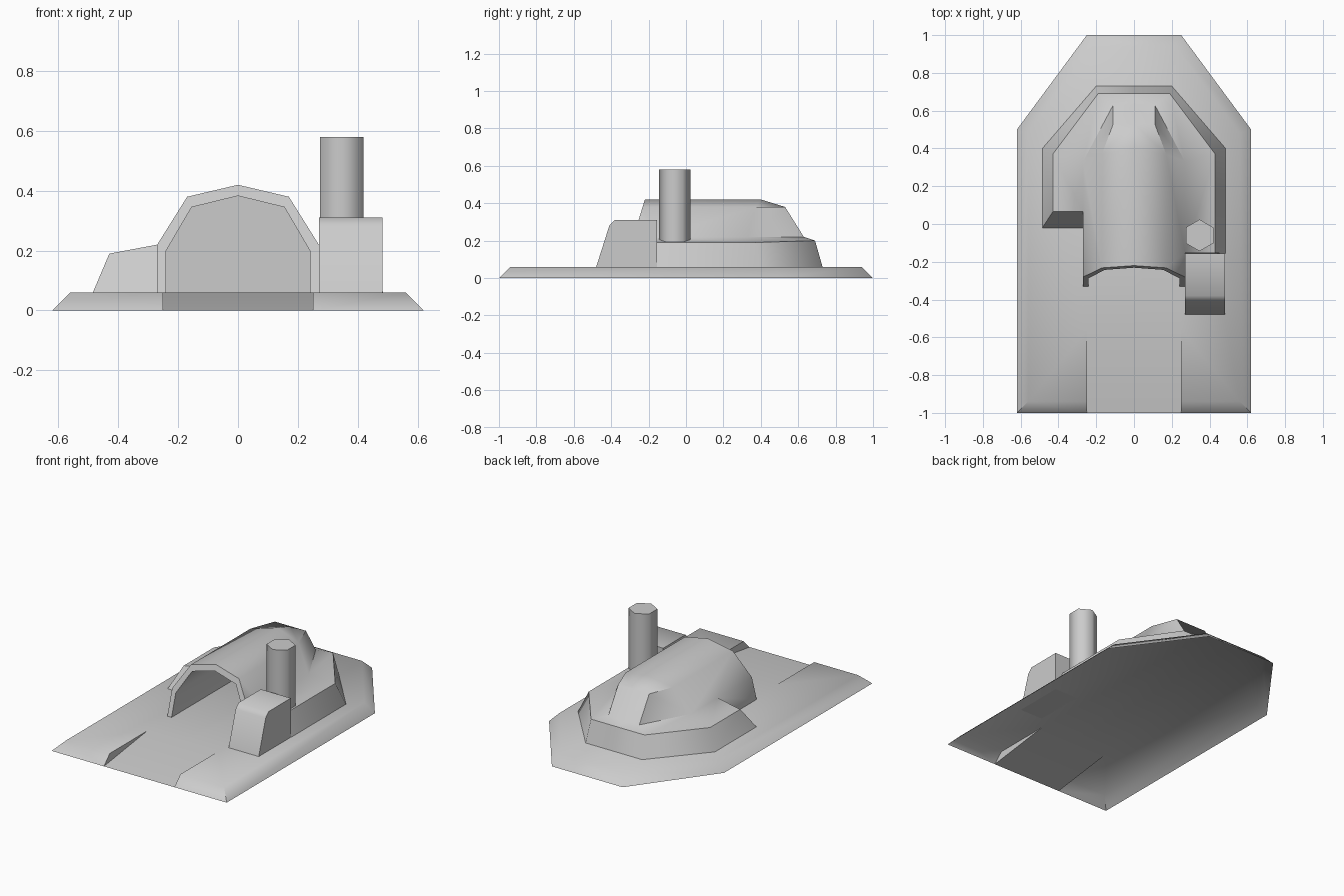
import bpy, bmesh, math

if "Cube" in bpy.data.objects:
    bpy.data.objects.remove(bpy.data.objects["Cube"])


def build(name, parts, angle):
    """Weld (verts, faces) shells into one object and smooth it by angle."""
    bm = bmesh.new()
    for verts, faces in parts:
        keys = {k: bm.verts.new(co) for k, co in verts.items()}
        for f in faces:
            bm.faces.new([keys[k] for k in f.split()])
    bmesh.ops.remove_doubles(bm, verts=bm.verts, dist=0.0005)
    bmesh.ops.recalc_face_normals(bm, faces=bm.faces)
    me = bpy.data.meshes.new(name)
    bm.to_mesh(me)
    bm.free()
    ob = bpy.data.objects.new(name, me)
    bpy.context.collection.objects.link(ob)
    smooth(ob, angle)
    return ob


def smooth(ob, angle):
    bpy.ops.object.select_all(action='DESELECT')
    ob.select_set(True)
    bpy.context.view_layer.objects.active = ob
    bpy.ops.object.shade_smooth_by_angle(angle=math.radians(angle))


def side(verts, s):
    return {k: (x * s, y, z) for k, (x, y, z) in verts.items()}


# Base plate: open shell with bevelled rim and a ramp cut into the front
plate = {
    'p0': (.25, -1, 0), 'p1': (.62, -1, 0), 'p2': (.62, .5, 0),
    'p3': (.25, 1, 0), 'p4': (0, 1, 0), 'pc': (0, -1, 0),
    't0': (.25, -.94, .06), 't1': (.56, -.94, .06), 't2': (.56, .48, .06),
    't3': (.22, .94, .06), 't4': (0, .94, .06),
    'r0': (.25, -.56, .06), 'rc': (0, -.56, .06),
}
plate_faces = ['p0 p1 t1 t0', 'p1 p2 t2 t1', 'p2 p3 t3 t2', 'p3 p4 t4 t3',
               't0 t1 t2 t3 t4 rc r0', 'r0 rc pc p0', 'r0 t0 p0']
build('base_plate', [(side(plate, s), plate_faces) for s in (1, -1)], 55)


# Housing: arched hood with raked opening, hollow tunnel, nose and side skirts
def rake(z):
    return -.22 - (.42 - z) * .305


def housing_half(s, y0, y1):
    v = {
        'b0': (.27, y0, .06), 'b1': (.27, y1, .22),
        'c0': (.485, y0, .06), 'c1': (.43, y1, .19),
        'm1': (.27, .33, .22), 'm2': (.17, .37, .38), 'm3': (0, .4, .42),
        'n1': (.11, .63, .22), 'n2': (.11, .53, .38),
        'n3': (0, .53, .38), 'n4': (0, .63, .22),
        's0': (.485, .4, .06), 's1': (.43, .37, .19),
        'u0': (.2, .73, .06), 'u1': (.19, .69, .2),
        'u2': (0, .69, .2), 'u3': (0, .73, .06), 'jc': (0, .35, .06),
    }
    outer = [(.27, .06), (.27, .22), (.17, .38), (0, .42)]
    inner = [(.24, .06), (.24, .2), (.155, .345), (0, .383)]
    for i in range(4):
        x, z = outer[i]
        v[f'a{i}'] = (x, rake(z), z)
        x, z = inner[i]
        v[f'i{i}'] = (x, rake(z), z)
        v[f'j{i}'] = (x, .35, z)
    f = ['a0 a1 b1 b0', 'a1 a2 m2 m1 b1', 'a2 a3 m3 m2',
         'm2 m3 n3 n2', 'm1 m2 n2 n1', 'n2 n3 n4 n1',
         'b1 m1 s1 c1', 'm1 n1 u1 s1', 'n1 n4 u2 u1',
         'c1 s1 s0 c0', 's1 u1 u0 s0', 'u1 u2 u3 u0',
         'c1 c0 b0 b1', 'j0 j1 j2 j3 jc']
    for i in range(3):
        f += [f'a{i} a{i+1} i{i+1} i{i}', f'i{i} i{i+1} j{i+1} j{i}']
    return side(v, s), f


build('housing', [housing_half(-1, -.02, .065),
                  housing_half(1, -.156, -.154)], 55)

# Side box: chamfered profile extruded across x
profile = [(-.48, .06), (-.41, .28), (-.38, .31), (-.155, .31), (-.155, .06)]
box = {}
for i, (y, z) in enumerate(profile):
    box[f'l{i}'] = (.27, y, z)
    box[f'r{i}'] = (.483, y, z)
box_faces = ['l0 l1 l2 l3 l4', 'r0 r1 r2 r3 r4']
box_faces += [f'l{i} l{(i+1) % 5} r{(i+1) % 5} r{i}' for i in range(5)]
build('side_box', [(box, box_faces)], 55)

# Chimney: six-sided pipe standing on the right skirt
bpy.ops.mesh.primitive_cylinder_add(vertices=6, radius=.084, depth=.4,
                                    location=(.347, -.06, .38))
pipe = bpy.context.object
pipe.name = 'pipe'
smooth(pipe, 62)
